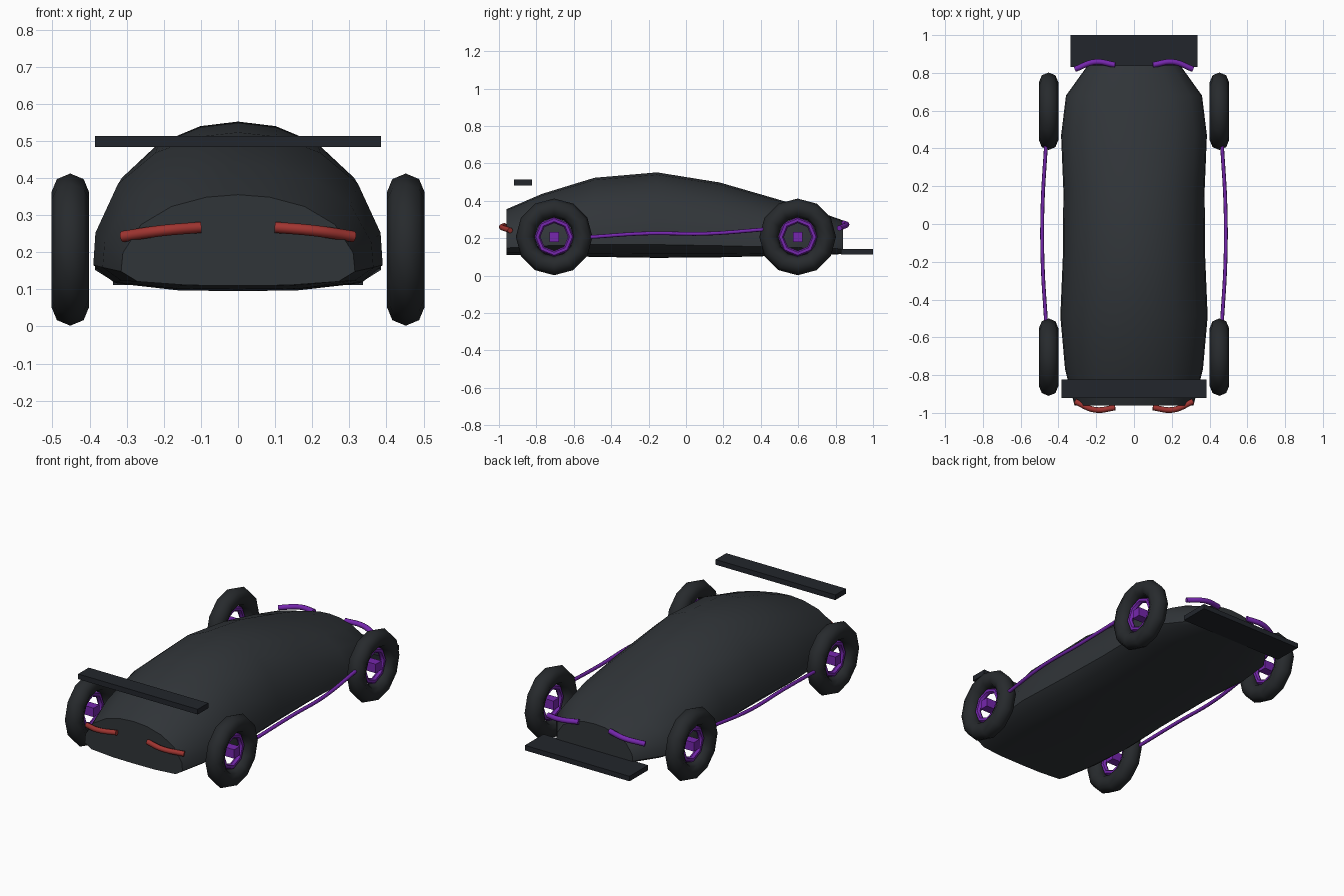
import bpy, bmesh, math
from mathutils import Matrix

if "Cube" in bpy.data.objects:
    bpy.data.objects.remove(bpy.data.objects["Cube"])


def mat(name, r, g, b):
    m = bpy.data.materials.new(name)
    m.diffuse_color = (r, g, b, 1)
    m.use_nodes = True
    m.node_tree.nodes["Principled BSDF"].inputs["Base Color"].default_value = m.diffuse_color
    return m


PAINT = mat("body_paint", 0.03, 0.035, 0.04)
WING = mat("wing_black", 0.016, 0.019, 0.025)
RUBBER = mat("rubber", 0.02, 0.023, 0.026)
PURPLE = mat("purple_glow", 0.18, 0.02, 0.42)
RED = mat("red_glow", 0.35, 0.035, 0.03)


def finish(ob, material, angle=None):
    ob.data.materials.append(material)
    if angle:
        bpy.ops.object.select_all(action='DESELECT')
        ob.select_set(True)
        bpy.context.view_layer.objects.active = ob
        bpy.ops.object.shade_smooth_by_angle(angle=math.radians(angle))
    return ob


def box(name, x, y, z, material):
    bpy.ops.mesh.primitive_cube_add(size=1, location=[sum(r) / 2 for r in (x, y, z)])
    ob = bpy.context.object
    ob.name = name
    ob.data.transform(Matrix.Diagonal([r[1] - r[0] for r in (x, y, z)] + [1]))
    return finish(ob, material)


def ring(name, loc, major, minor, segs, sides, material):
    bpy.ops.mesh.primitive_torus_add(location=loc, rotation=(0, math.pi / 2, 0),
                                     major_radius=major, minor_radius=minor,
                                     major_segments=segs, minor_segments=sides)
    ob = bpy.context.object
    ob.name = name
    return finish(ob, material, 50)


def tube(name, pts, radius, side, material):
    cu = bpy.data.curves.new(name, 'CURVE')
    cu.dimensions = '3D'
    cu.bevel_depth = radius
    cu.bevel_resolution = 2
    cu.resolution_u = 6
    cu.use_fill_caps = True
    sp = cu.splines.new('BEZIER')
    sp.bezier_points.add(len(pts) - 1)
    for bp, (x, y, z) in zip(sp.bezier_points, pts):
        bp.co = (x * side, y, z)
        bp.handle_left_type = bp.handle_right_type = 'AUTO'
    ob = bpy.data.objects.new(name, cu)
    bpy.context.collection.objects.link(ob)
    cu.materials.append(material)


# Body: one half-section scaled along the length (y, half width, bottom, top)
HALF = [(0, 1), (.27, .973), (.57, .87), (.83, .67), (.985, .36),
        (1, .155), (.86, .045), (.43, .005), (0, 0)]
SECTION = HALF + [(-x, z) for x, z in HALF[-2:0:-1]]
STATIONS = [(-.96, .315, .11, .355), (-.77, .365, .108, .437), (-.49, .39, .1, .523),
            (-.155, .376, .095, .552), (.18, .374, .098, .498), (.47, .386, .105, .414),
            (.68, .36, .11, .352), (.84, .245, .115, .295)]
bm = bmesh.new()
loops = [[bm.verts.new((x * w, y, b + z * (t - b))) for x, z in SECTION]
         for y, w, b, t in STATIONS]
n = len(SECTION)
for a, b in zip(loops, loops[1:]):
    for i in range(n):
        bm.faces.new((a[i], a[(i + 1) % n], b[(i + 1) % n], b[i]))
bm.faces.new(loops[0])
bm.faces.new(loops[-1])
bmesh.ops.recalc_face_normals(bm, faces=bm.faces)
me = bpy.data.meshes.new("body")
bm.to_mesh(me)
bm.free()
body = bpy.data.objects.new("body", me)
bpy.context.collection.objects.link(body)
finish(body, PAINT, 50)

# Flat wings at both ends
box("high_wing", (-.385, .385), (-.92, -.823), (.483, .513), WING)
box("low_splitter", (-.337, .337), (.83, 1.0), (.112, .141), WING)

for s, label in ((1, "right"), (-1, "left")):
    # Wheels: tyre, rim and hub
    for y, end in ((-.705, "front"), (.597, "rear")):
        c = (s * .452, y, .207)
        tag = f"{end}_{label}"
        ring("tyre_" + tag, c, .154, .051, 12, 8, RUBBER)
        ring("rim_" + tag, c, .09, .016, 8, 6, PURPLE)
        box("hub_" + tag, (c[0] - .035, c[0] + .035), (y - .026, y + .026),
            (.181, .233), PURPLE)
    # Glowing side strip
    tube("side_strip_" + label, [(.465, -.53, .205), (.484, -.2, .226),
                                 (.484, .1, .224), (.465, .43, .248)], .01, s, PURPLE)
    # Light bars
    tube("red_light_" + label, [(.1, -.972, .267), (.205, -.984, .258),
                                (.312, -.94, .242)], .015, s, RED)
    tube("purple_light_" + label, [(.1, .842, .28), (.205, .858, .272),
                                   (.312, .82, .254)], .015, s, PURPLE)
